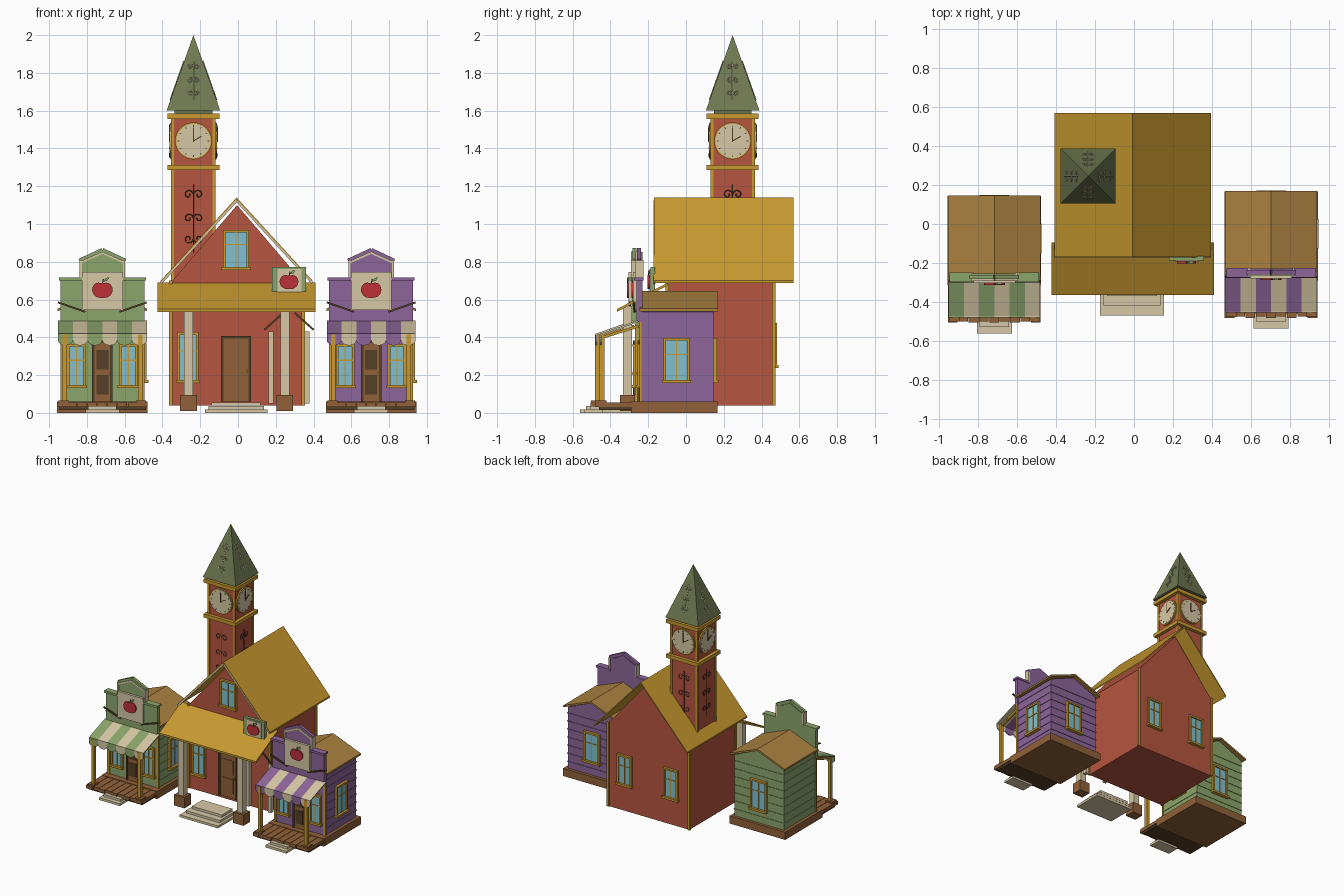
import bpy, bmesh, math
from mathutils import Matrix, Vector

if "Cube" in bpy.data.objects:
    bpy.data.objects.remove(bpy.data.objects["Cube"])

def material(name, r, g, b):
    m = bpy.data.materials.new(name)
    m.diffuse_color = (r, g, b, 1)
    m.use_nodes = True
    m.node_tree.nodes["Principled BSDF"].inputs["Base Color"].default_value = m.diffuse_color
    return m

RED = material("red_wall", .47, .09, .05)
GOLD = material("gold", .58, .32, .03)
OLIVE = material("olive_roof", .16, .19, .08)
CREAM = material("cream", .68, .58, .38)
BLUE = material("glass", .22, .53, .62)
BROWN = material("brown", .28, .12, .04)
DARK = material("dark_brown", .09, .05, .02)
GREEN = material("green", .26, .38, .15)
PURPLE = material("purple", .27, .13, .32)
TAN = material("tan_roof", .40, .22, .05)
APPLE = material("apple_red", .50, .03, .04)
T = Matrix.Identity(4)   # current placement frame

def finish(bm, name, mat):
    bmesh.ops.recalc_face_normals(bm, faces=bm.faces)
    me = bpy.data.meshes.new(name)
    bm.to_mesh(me)
    bm.free()
    me.materials.append(mat)
    ob = bpy.data.objects.new(name, me)
    ob.matrix_world = T
    bpy.context.collection.objects.link(ob)
    return ob

def prism(name, pts, axis, a, b, mat):
    bm = bmesh.new()
    rings = []
    for t in (a, b):
        rings.append([bm.verts.new((t, u, v) if axis == 'x' else (u, t, v) if axis == 'y' else (u, v, t))
                      for u, v in pts])
    bm.faces.new(rings[0])
    bm.faces.new(rings[1])
    for i in range(len(pts)):
        j = (i + 1) % len(pts)
        bm.faces.new((rings[0][i], rings[0][j], rings[1][j], rings[1][i]))
    return finish(bm, name, mat)

def box(name, x0, x1, y0, y1, z0, z1, mat):
    return prism(name, [(x0, y0), (x1, y0), (x1, y1), (x0, y1)], 'z', z0, z1, mat)

def bar(name, p, q, w, mat):
    p, q = Vector(p), Vector(q)
    d = q - p
    bm = bmesh.new()
    m = Matrix.Translation((p + q) / 2) @ d.to_track_quat('Z', 'Y').to_matrix().to_4x4() \
        @ Matrix.Diagonal((w, w, d.length, 1))
    bmesh.ops.create_cube(bm, size=1, matrix=m)
    return finish(bm, name, mat)

def frame(x, y, z, deg=0):
    return Matrix.Translation((x, y, z)) @ Matrix.Rotation(math.radians(deg), 4, 'Z')

def at(m, fn, *args):
    # run a part builder inside a nested frame
    global T
    old = T
    T = old @ m
    fn(*args)
    T = old

def window(w, h):
    box("window_glass", -w/2, w/2, -.008, .004, -h/2, h/2, BLUE)
    for s in (-1, 1):
        box("window_jamb", s*w/2 - .007, s*w/2 + .007, -.016, .004, -h/2, h/2, GOLD)
    box("window_head", -w/2 - .007, w/2 + .007, -.018, .004, h/2 - .007, h/2 + .007, GOLD)
    box("window_sill", -w/2 - .014, w/2 + .014, -.026, .004, -h/2 - .012, -h/2 + .004, GOLD)
    box("window_mullion", -.003, .003, -.012, 0, -h/2, h/2, GOLD)
    box("window_crossbar", -w/2, w/2, -.012, 0, h*.12, h*.12 + .006, GOLD)

def circle(r, n):
    return [(r*math.cos(2*math.pi*i/n), r*math.sin(2*math.pi*i/n)) for i in range(n)]

def clock():
    prism("clock_rim", circle(.098, 32), 'y', -.010, .004, GOLD)
    prism("clock_face", circle(.091, 32), 'y', -.014, 0, CREAM)
    for i in range(12):
        c, s = math.cos(i*math.pi/6), math.sin(i*math.pi/6)
        bar("clock_tick", (.074*c, -.014, .074*s), (.084*c, -.014, .084*s), .004, DARK)
    bar("minute_hand", (0, -.015, -.005), (0, -.015, .07), .006, DARK)
    bar("hour_hand", (0, -.015, 0), (.042, -.015, .024), .006, DARK)

def scrollwork(h, r, mat):
    cu = bpy.data.curves.new("scrollwork", 'CURVE')
    cu.dimensions = '3D'
    cu.bevel_depth = .0028
    cu.bevel_resolution = 0
    paths = [[(0, 0, -h), (0, 0, h)]]
    for s in (-1, 1):
        for k, e in ((.7, 1), (.0, 1), (-.6, -1)):
            paths.append([(s*(r + r*(1 - i/18)*math.cos(math.pi + i*.5)), 0,
                           k*h + e*r*(1 - i/18)*math.sin(i*.5)) for i in range(15)])
    for p in paths:
        sp = cu.splines.new('POLY')
        sp.points.add(len(p) - 1)
        for pt, co in zip(sp.points, p):
            pt.co = (*co, 1)
    cu.materials.append(mat)
    ob = bpy.data.objects.new("scrollwork", cu)
    ob.matrix_world = T
    bpy.context.collection.objects.link(ob)

def apple(r):
    pts = []
    for i in range(28):
        a = 2*math.pi*i/28
        k = r*(1 - .28*max(0, math.sin(a))**8 - .1*max(0, -math.sin(a))**10)
        pts.append((k*1.08*math.cos(a), k*.95*math.sin(a)))
    prism("apple", pts, 'y', -.008, .002, APPLE)
    bar("apple_stem", (0, -.004, r*.6), (r*.12, -.004, r*1.15), .006, DARK)
    prism("apple_leaf", [(r*.1, r*.85), (r*.35, r*1.25), (r*.75, r*1.3), (r*.5, r*.95)], 'y', -.007, .002, GREEN)

def door(w, h):
    box("door", -w/2, w/2, -.010, .004, 0, h, BROWN)
    for s in (-1, 1):
        box("door_jamb", s*w/2 - .007, s*w/2 + .007, -.016, .004, 0, h, DARK)
    box("door_head", -w/2 - .007, w/2 + .007, -.016, .004, h, h + .012, DARK)
    for z in (.12, .55):
        box("door_panel", -w*.33, w*.33, -.014, 0, h*z, h*(z + .33), DARK if w < .12 else BROWN)
    box("door_knob", w*.36, w*.43, -.022, 0, h*.46, h*.5, GOLD)

def gable_roof(name, cx, half, ze, zr, y0, y1, t, mat):
    prism(name, [(cx - half, ze), (cx, zr), (cx + half, ze), (cx + half, ze - t), (cx, zr - t), (cx - half, ze - t)],
          'y', y0, y1, mat)

def shop(col):
    # plinth, porch planks and step
    box("shop_plinth", -.24, .24, -.29, .168, 0, .06, BROWN)
    for i in range(9):
        x = -.24 + i*.48/9
        box("porch_plank", x + .001, x + .051, -.482 + .006*(i % 2), -.24, .03, .056, BROWN)
    box("porch_joist", -.23, .23, -.46, -.29, .015, .03, DARK)
    box("shop_step_low", -.09, .09, -.538, -.44, 0, .018, CREAM)
    box("shop_step_high", -.075, .075, -.505, -.44, .018, .036, CREAM)
    # body with clapboard lines
    prism("shop_body", [(-.215, .055), (.215, .055), (.215, .535), (0, .625), (-.215, .535)], 'y', -.24, .145, col)
    for i in range(7):
        z = .11 + i*.063
        box("siding_board", -.219, .219, -.24, .149, z, z + .005, col)
    gable_roof("shop_roof", 0, .237, .552, .645, -.245, .17, .014, TAN)
    # stepped false front with cream capping
    side = [(.222, .48), (.222, .70), (.115, .70), (.115, .80), (.07, .815), (0, .852)]
    prism("false_front", side + [(-x, z) for x, z in side[-2::-1]], 'y', -.262, -.23, col)
    for s in (-1, 1):
        box("front_cap", min(s*.108, s*.23), max(s*.108, s*.23), -.275, -.225, .70, .716, col)
        box("front_step_trim", s*.115 - .006, s*.115 + .006, -.268, -.226, .71, .81, CREAM)
        bar("front_peak_trim", (s*.122, -.248, .805), (0, -.248, .862), .022, col)
        bar("front_peak_edge", (s*.118, -.262, .795), (0, -.262, .848), .012, CREAM)
        bar("awning_rod", (s*.235, -.272, .585), (s*.09, -.272, .535), .010, DARK)
        # porch posts and front windows
        box("post_base", s*.205 - .027, s*.205 + .027, -.478, -.42, .03, .066, BROWN)
        box("porch_post", s*.2 - .012, s*.2 + .012, -.458, -.432, .06, .415, GOLD)
        bar("post_brace", (s*.2, -.44, .40), (s*.2, -.25, .46), .014, GOLD)
        box("shop_corner", s*.213 - .009, s*.213 + .009, -.247, -.235, .06, .5, GOLD)
        at(frame(s*.137, -.24, .25), window, .085, .215)
    at(frame(0, -.24, .06), door, .095, .31)
    at(frame(.217, -.05, .28, 90), window, .125, .22)
    at(frame(0, .147, .28, 180), window, .125, .22)
    # sign panel
    box("sign_board", -.108, .108, -.280, -.255, .545, .745, CREAM)
    at(frame(0, -.281, .652), apple, .05)
    # striped awning with scalloped edge
    w = .47/6
    for i in range(6):
        x = -.235 + i*w
        m = CREAM if i % 2 else col
        prism("awning_stripe", [(-.255, .49), (-.45, .42), (-.45, .41), (-.255, .48)], 'x', x, x + w, m)
        arc = [(x + w/2 + w/2*math.cos(a), .385 + .028*math.sin(a))
               for a in [math.pi + k*math.pi/8 for k in range(9)]]
        prism("awning_scallop", [(x + w, .42), (x, .42)] + arc, 'y', -.456, -.448, m)

# main hall walls and roof
prism("hall_walls", [(-.355, .04), (.345, .04), (.345, .69), (-.005, 1.10), (-.355, .69)], 'y', -.10, .465, RED)
gable_roof("hall_roof", -.007, .402, .70, 1.14, -.17, .57, .012, GOLD)
for s in (-1, 1):
    bar("barge_board", (-.007 + s*.40, -.166, .687), (-.007, -.166, 1.122), .010, CREAM)
    for y in (-.10, .465):
        box("hall_corner", -.005 + s*.35 - .009, -.005 + s*.35 + .009, y - .009, y + .009, .04, .70, GOLD)
at(frame(-.01, -.10, .865), window, .125, .195)
at(frame(-.265, -.10, .295), window, .10, .25)
for x in (-.2, .2):
    at(frame(x, .465, .36, 180), window, .11, .22)
at(frame(-.01, -.10, .06), door, .145, .335)

# hall porch with posts, braces and steps
prism("porch_roof", [(-.365, .535), (-.095, .675), (-.095, .69), (-.365, .55)], 'x', -.425, .41, GOLD)
for x in (-.262, .248):
    box("column_base", x - .044, x + .044, -.35, -.27, .01, .095, BROWN)
    box("column", x - .024, x + .024, -.334, -.286, .09, .565, CREAM)
for s in (-1, 1):
    box("side_post", .27 + s*.095 - .013, .27 + s*.095 + .013, -.135, -.10, .05, .43, CREAM)
    bar("porch_brace", (.27 + s*.13, -.15, .44), (.27 + s*.03, -.15, .53), .010, DARK)
for i in range(3):
    box("hall_step", -.175 + .018*i, .155 - .018*i, -.47 + .05*i, -.24, .019*i, .019*i + .018, CREAM)

# hanging sign above the porch
box("hall_sign_border", .18, .36, -.188, -.165, .63, .772, GREEN)
box("hall_sign_panel", .21, .335, -.194, -.18, .64, .762, CREAM)
at(frame(.27, -.195, .695), apple, .046)

# clock tower
TX, TY = -.236, .247
box("tower_shaft", TX - .112, TX + .112, TY - .112, TY + .112, .70, 1.585, RED)
for sx in (-1, 1):
    for sy in (-1, 1):
        px, py = TX + sx*.110, TY + sy*.110
        box("tower_corner", px - .008, px + .008, py - .008, py + .008, .70, 1.56, GOLD)
for z in (1.285, 1.557):
    box("tower_band", TX - .138, TX + .138, TY - .138, TY + .138, z, z + .028, GOLD)
bm = bmesh.new()
bmesh.ops.create_cone(bm, cap_ends=True, segments=4, radius1=.142*math.sqrt(2), radius2=0, depth=.40,
                      matrix=Matrix.Translation((TX, TY, 1.80)) @ Matrix.Rotation(math.pi/4, 4, 'Z'))
finish(bm, "spire", OLIVE)
box("spire_neck", TX - .10, TX + .10, TY - .10, TY + .10, 1.58, 1.605, OLIVE)
for d in (0, 90, 180, 270):
    f = frame(TX, TY, 0, d)
    at(f @ frame(0, -.112, 1.44), clock)
    at(f @ frame(0, -.115, 1.03), scrollwork, .18, .026, DARK)
    tilt = Matrix.Rotation(-math.atan2(.142, .40), 4, 'X')
    at(f @ frame(0, -.087, 1.76) @ tilt, scrollwork, .11, .016, CREAM)

# two flanking shops
at(frame(-.718, -.024, 0), shop, GREEN)
at(frame(.705, 0, 0), shop, PURPLE)
